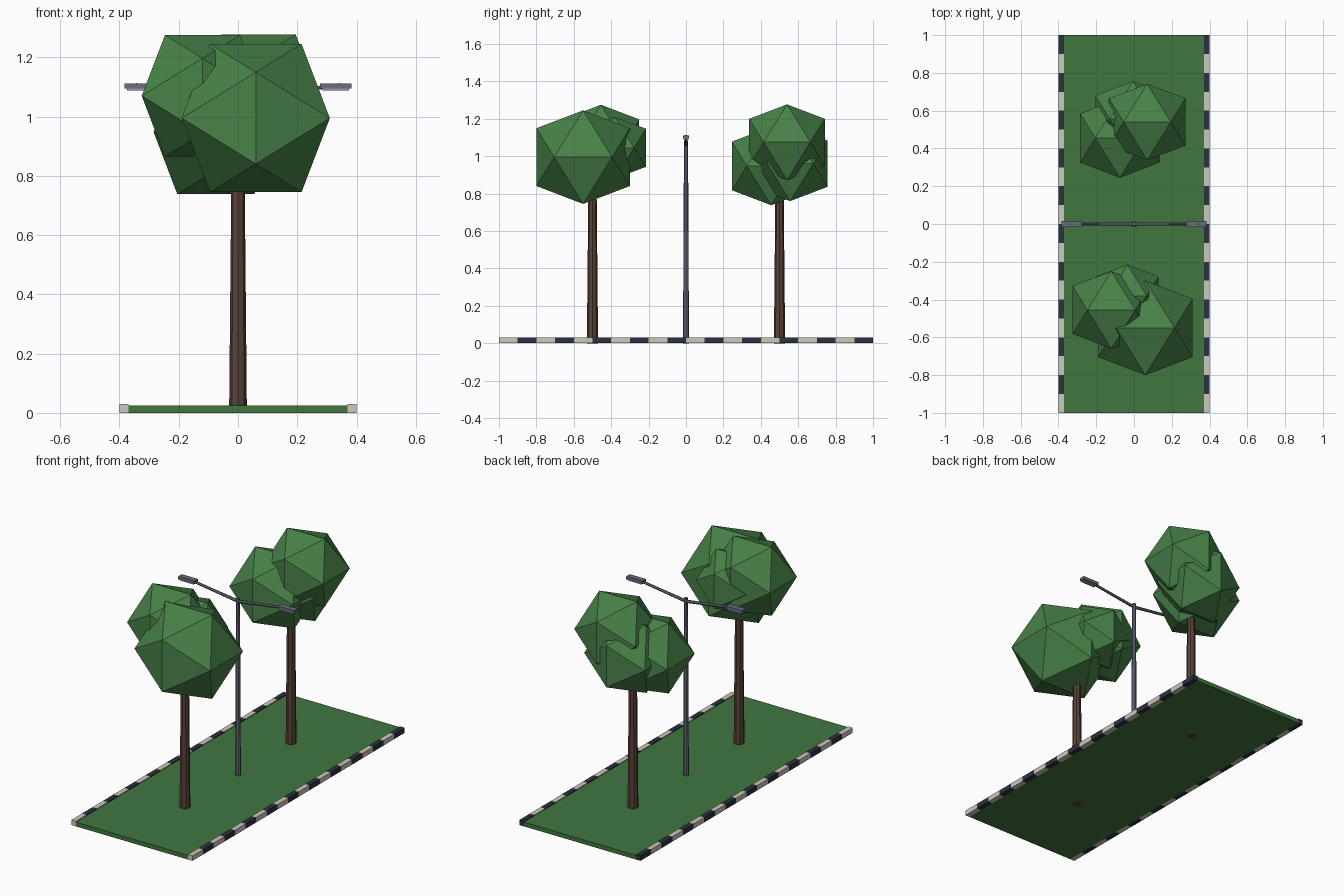
import bpy, bmesh
from math import pi, sqrt
from mathutils import Vector

cube = bpy.data.objects.get("Cube")
if cube:
    bpy.data.objects.remove(cube, do_unlink=True)


def material(name, rgb):
    # sRGB bytes to linear values
    lin = [((c / 255 + 0.055) / 1.055) ** 2.4 for c in rgb] + [1]
    m = bpy.data.materials.new(name)
    m.use_nodes = True
    m.diffuse_color = lin
    m.node_tree.nodes["Principled BSDF"].inputs["Base Color"].default_value = lin
    return m


GRASS = material("grass green", (64, 118, 62))
LEAF = material("leaf green", (72, 130, 72))
BARK = material("bark brown", (90, 66, 56))
PALE = material("pale curb", (205, 200, 188))
DARK = material("dark curb", (44, 49, 63))
METAL = material("grey metal", (106, 110, 126))
LENS = material("lamp lens", (150, 152, 160))


def finish(name, bm, mat):
    bmesh.ops.recalc_face_normals(bm, faces=bm.faces[:])
    mesh = bpy.data.meshes.new(name)
    bm.to_mesh(mesh)
    bm.free()
    mesh.materials.append(mat)
    obj = bpy.data.objects.new(name, mesh)
    bpy.context.collection.objects.link(obj)
    return obj


def box(name, lo, hi, mat):
    bm = bmesh.new()
    bmesh.ops.create_cube(bm, size=1)
    lo, hi = Vector(lo), Vector(hi)
    for v in bm.verts:
        v.co = (lo + hi) / 2 + v.co * (hi - lo)
    return finish(name, bm, mat)


def rod(name, start, end, r1, r2, mat, sides=8):
    # Tapered cylinder between two points
    start, end = Vector(start), Vector(end)
    axis = end - start
    bm = bmesh.new()
    bmesh.ops.create_cone(bm, cap_ends=True, segments=sides, radius1=r1,
                          radius2=r2, depth=axis.length)
    turn = Vector((0, 0, 1)).rotation_difference(axis)
    for v in bm.verts:
        v.co = turn @ v.co + (start + end) / 2
    return finish(name, bm, mat)


def foliage(name, centre, half):
    # Axis-aligned icosahedron, as the hull of three golden rectangles
    short = half * (sqrt(5) - 1) / 2
    bm = bmesh.new()
    for s in (-short, short):
        for h in (-half, half):
            for p in ((s, 0, h), (h, s, 0), (0, h, s)):
                bm.verts.new(Vector(centre) + Vector(p))
    bmesh.ops.convex_hull(bm, input=bm.verts[:])
    return finish(name, bm, LEAF)


# Ground strip
box("grass", (-0.37, -1, 0), (0.37, 1, 0.025), GRASS)

# Striped curbs along both long sides
for side, x in (("right", -0.4), ("left", 0.37)):
    for i in range(20):
        y = -1 + i * 0.1
        box(f"{side}_curb_{i + 1}", (x, y, 0), (x + 0.03, y + 0.1, 0.03),
            DARK if i % 2 else PALE)

# Trees: trunk and three foliage clumps each
trees = {
    "front": (-0.5, [((0.06, -0.55, 0.995), 0.25),
                     ((-0.12, -0.455, 1.07), 0.205),
                     ((-0.035, -0.38, 1.045), 0.165)]),
    "back": (0.5, [((0.07, 0.54, 1.075), 0.202),
                   ((-0.075, 0.455, 0.948), 0.21),
                   ((-0.005, 0.557, 0.96), 0.2)]),
}
for label, (y, clumps) in trees.items():
    rod(f"{label}_trunk", (0, y, -0.0005), (0, y, 0.85), 0.03, 0.022, BARK)
    for i, (centre, half) in enumerate(clumps):
        foliage(f"{label}_foliage_{i + 1}", centre, half)

# Street lamp with two arms
rod("lamp_pole", (0, 0, -0.0005), (0, 0, 1.08), 0.016, 0.011, METAL)
for side, s in (("right", -1), ("left", 1)):
    rod(f"{side}_lamp_arm", (0, 0, 1.06), (s * 0.345, 0, 1.107),
        0.009, 0.007, METAL, 6)
    box(f"{side}_lamp_head", (s * 0.33 - 0.053, -0.017, 1.094),
        (s * 0.33 + 0.053, 0.017, 1.112), METAL)
    box(f"{side}_lamp_lens", (s * 0.33 - 0.045, -0.013, 1.088),
        (s * 0.33 + 0.045, 0.013, 1.095), LENS)
